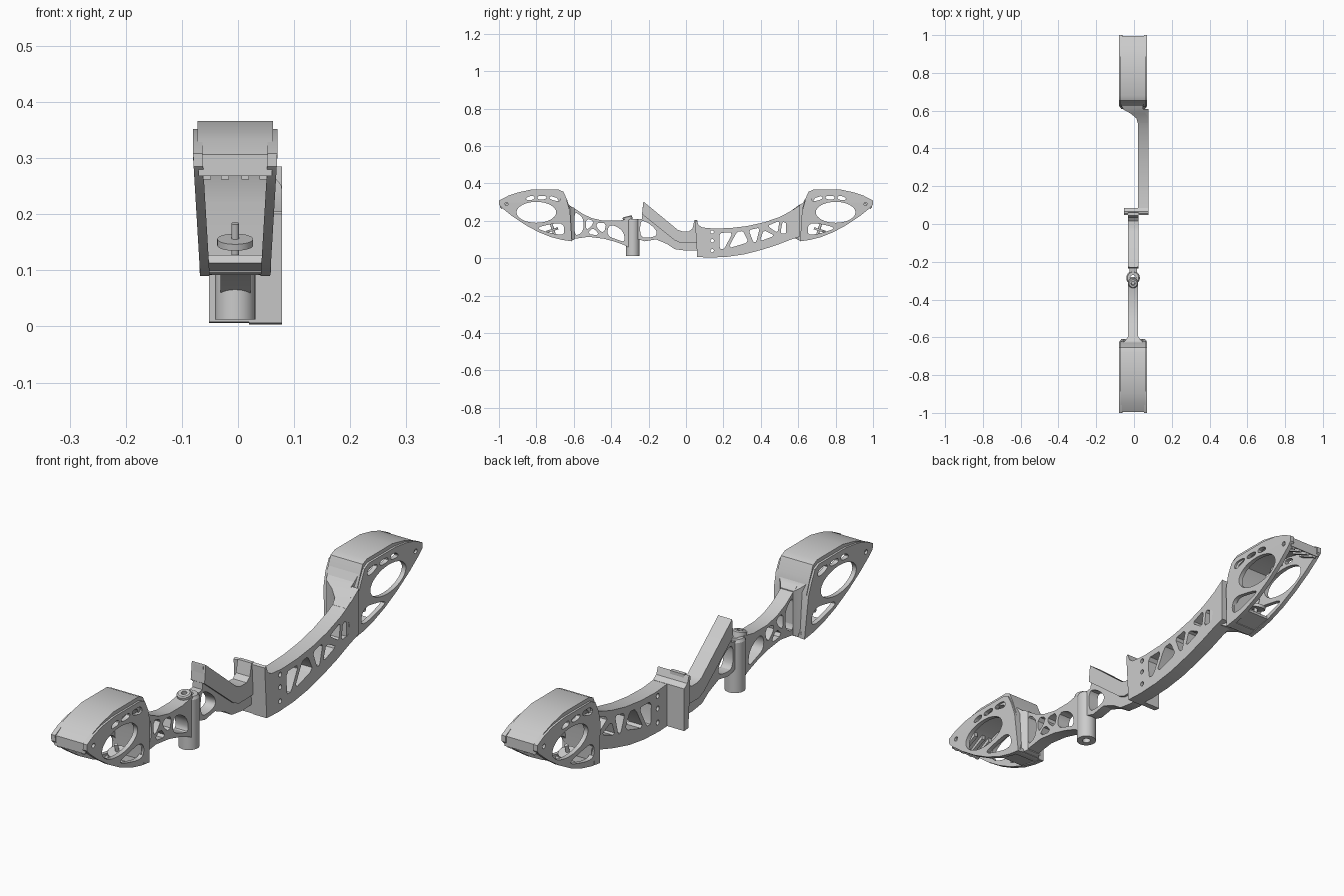
import bpy, bmesh, math
from mathutils import Matrix, Vector

CX = -0.005  # centre line of the limb pockets


def finish(name, me):
    bm = bmesh.new()
    bm.from_mesh(me)
    bmesh.ops.remove_doubles(bm, verts=bm.verts, dist=1e-5)
    bmesh.ops.recalc_face_normals(bm, faces=bm.faces)
    bm.to_mesh(me)
    bm.free()
    ob = bpy.data.objects.new(name, me)
    bpy.context.collection.objects.link(ob)
    bpy.ops.object.select_all(action='DESELECT')
    ob.select_set(True)
    bpy.context.view_layer.objects.active = ob
    bpy.ops.object.shade_smooth_by_angle(angle=math.radians(30))
    return ob


def soft(pts, n=2, r=0.25):
    # Corner cutting for rounded outlines
    for _ in range(n):
        out = []
        for i, p in enumerate(pts):
            q = pts[(i + 1) % len(pts)]
            out += [(p[0] + (q[0] - p[0]) * t, p[1] + (q[1] - p[1]) * t) for t in (r, 1 - r)]
        pts = out
    return pts


def oval(y, z, a, b, n=32):
    return [(y + a * math.cos(2 * math.pi * i / n), z + b * math.sin(2 * math.pi * i / n)) for i in range(n)]


def plate(name, x0, x1, outline, holes=(), s=1, warp=None):
    # Side profile (y, z) with holes, extruded along x
    cu = bpy.data.curves.new(name, 'CURVE')
    cu.dimensions = '2D'
    cu.fill_mode = 'BOTH'
    cu.extrude = (x1 - x0) / 2
    for pts in [outline, *holes]:
        sp = cu.splines.new('POLY')
        sp.points.add(len(pts) - 1)
        for p, (y, z) in zip(sp.points, pts):
            p.co = (y, z, 0, 1)
        sp.use_cyclic_u = True
    tmp = bpy.data.objects.new(name + "_tmp", cu)
    bpy.context.collection.objects.link(tmp)
    dg = bpy.context.evaluated_depsgraph_get()
    me = bpy.data.meshes.new_from_object(tmp.evaluated_get(dg))
    bpy.data.objects.remove(tmp)
    for v in me.vertices:
        y, z, x = v.co
        x += (x0 + x1) / 2
        if warp:
            x = warp(x, y, z)
        v.co = (x, s * y, z)
    return finish(name, me)


def loft(name, sections):
    # Rectangular sections (y, x0, x1, z0, z1) joined along y
    bm = bmesh.new()
    rings = [[bm.verts.new(c) for c in ((x0, y, z0), (x1, y, z0), (x1, y, z1), (x0, y, z1))]
             for y, x0, x1, z0, z1 in sections]
    for a, b in zip(rings, rings[1:]):
        for i in range(4):
            j = (i + 1) % 4
            bm.faces.new((a[i], a[j], b[j], b[i]))
    bm.faces.new(rings[0])
    bm.faces.new(rings[-1])
    me = bpy.data.meshes.new(name)
    bm.to_mesh(me)
    bm.free()
    return finish(name, me)


def lathe(name, loc, prof, tilt=0, n=32):
    # Closed (radius, height) profile spun around z
    bm = bmesh.new()
    vs = [bm.verts.new((r, 0, h)) for r, h in prof]
    es = [bm.edges.new((a, b)) for a, b in zip(vs, vs[1:] + vs[:1])]
    bmesh.ops.spin(bm, geom=vs + es, cent=(0, 0, 0), axis=(0, 0, 1), angle=2 * math.pi, steps=n)
    bm.transform(Matrix.Translation(loc) @ Matrix.Rotation(tilt, 4, 'X'))
    me = bpy.data.meshes.new(name)
    bm.to_mesh(me)
    bm.free()
    return finish(name, me)


def lean(x, y, z):
    # Pocket cheeks lean inward towards the bottom
    return x - math.copysign(0.06 * max(0, 0.3 - z), x - CX)


# Limb pockets, one at each end
cheek = [(-1, .285), (-1, .308), (-.96, .328), (-.91, .343), (-.84, .352), (-.68, .352), (-.655, .34),
         (-.635, .30), (-.62, .25), (-.61, .09), (-.66, .097), (-.72, .112), (-.79, .14),
         (-.86, .178), (-.93, .225), (-.98, .265)]
cheek_holes = [oval(-.8, .245, .106, .056), oval(-.96, .29, .009, .009, 12),
               soft([(-.795, .165), (-.775, .148), (-.655, .118), (-.645, .16), (-.67, .19), (-.73, .18)]),
               soft([(-.86, .31), (-.845, .33), (-.81, .333), (-.81, .312)]),
               soft([(-.795, .313), (-.795, .333), (-.745, .333), (-.745, .315)]),
               soft([(-.73, .315), (-.73, .333), (-.675, .333), (-.67, .30)])]
roof = [(-.995, .268), (-.995, .306), (-.95, .334), (-.9, .351), (-.83, .366), (-.68, .366), (-.655, .355),
        (-.635, .31), (-.62, .26), (-.615, .1), (-.65, .1), (-.655, .22), (-.665, .28), (-.69, .322),
        (-.74, .337), (-.83, .338), (-.9, .322), (-.95, .295)]
for s, end in ((-1, "rear"), (1, "fore")):
    for side in (-1, 1):
        a, b = sorted((CX + side * .058, CX + side * .075))
        plate(f"pocket_cheek_{end}_{side}", a, b, cheek, cheek_holes, -s, lean)
    plate("pocket_roof_" + end, CX - .067, CX + .067, roof, s=-s, warp=lean)
    plate("pocket_floor_" + end, CX - .064, CX + .064,
          [(-.72, .113), (-.61, .092), (-.61, .106), (-.715, .127)], s=-s, warp=lean)
    # Lugs under the tip edge
    for x in (-.05, -.018, .018, .05):
        plate("tip_lug_" + end, CX + x - .007, CX + x + .007,
              [(-.99, .262), (-.99, .285), (-.91, .325), (-.91, .30)], s=-s)
    # Limb bolt seat
    lathe("bolt_seat_" + end, (CX, s * .715, .15), [(0, -.006), (.032, -.006), (.032, .006), (0, .006)], -s * .3)
    lathe("bolt_pin_" + end, (CX, s * .712, .155), [(0, -.035), (.007, -.035), (.007, .03), (0, .03)], -s * .3)

# Necks between pockets and beams
loft("neck_rear", [(-.645, -.069, .059, .096, .33), (-.63, -.062, .052, .093, .29), (-.615, -.045, .036, .092, .275),
                   (-.595, -.031, .022, .1, .268)])
loft("neck_fore", [(.645, -.069, .058, .096, .33), (.625, -.066, .047, .093, .295), (.605, -.055, .048, .095, .285),
                   (.585, -.018, .062, .105, .27), (.56, .012, .077, .105, .252), (.535, .02, .078, .093, .238)])

# Rear truss beam
plate("rear_beam", -.031, .022,
      [(-.62, .28), (-.59, .262), (-.55, .235), (-.5, .213), (-.44, .2), (-.36, .2), (-.3, .212), (-.29, .05),
       (-.33, .07), (-.38, .088), (-.44, .104), (-.52, .114), (-.62, .1)],
      [soft([(-.598, .25), (-.565, .23), (-.548, .205), (-.548, .15), (-.57, .125), (-.598, .125)]),
       soft([(-.535, .212), (-.49, .198), (-.51, .165), (-.535, .15)], 1),
       soft([(-.53, .13), (-.46, .12), (-.495, .165)], 1),
       soft([(-.475, .19), (-.425, .187), (-.44, .13), (-.48, .165)], 1),
       soft([(-.41, .186), (-.335, .15), (-.325, .085), (-.365, .098), (-.425, .12)], 2)])

# Stabiliser barrel and bushing
lathe("barrel", (CX, -.285, 0), [(.015, .012), (.036, .012), (.036, .2), (.03, .21), (.015, .21)])
lathe("bushing", (CX, -.312, .212), [(.01, -.03), (.026, -.03), (.026, .008), (.021, .012), (.01, .012)], .25)

# Grip web and its wider saddle
plate("grip_web", -.025, .016,
      [(-.27, .105), (-.27, .205), (-.235, .21), (-.23, .295), (-.2, .275), (-.04, .14), (.02, .135),
       (.06, .15), (.06, .042), (0, .04), (-.06, .048), (-.1, .075), (-.16, .1), (-.22, .09)],
      [soft([(-.245, .112), (-.245, .198), (-.215, .198), (-.16, .155), (-.155, .12), (-.2, .108)], 2)])
plate("grip_saddle", -.033, .025,
      [(-.235, .235), (-.228, .303), (-.21, .288), (-.045, .152), (-.02, .143), (.015, .143), (.035, .158),
       (.045, .205), (.06, .205), (.065, .085), (.03, .082), (-.03, .082), (-.06, .095), (-.21, .215)])

# Shelf wall beside the grip
plate("shelf_wall", -.052, .078, [(.06, .008), (.048, .2), (.056, .205), (.066, .178), (.085, .165), (.085, .006)])

# Fore truss beam with screw holes
plate("fore_beam", .02, .078,
      [(.06, .006), (.06, .18), (.075, .165), (.15, .158), (.24, .161), (.33, .172), (.42, .192), (.5, .22), (.56, .25),
       (.61, .285), (.61, .115), (.55, .095), (.48, .068), (.4, .043), (.31, .02), (.22, .007), (.13, .003)],
      [*[oval(.14, z, .009, .009, 14) for z in (.04, .093, .14)],
       soft([(.18, .05), (.178, .135), (.25, .137), (.205, .05)], 1, .15),
       soft([(.225, .052), (.272, .14), (.305, .145), (.335, .085)], 1, .15),
       soft([(.335, .15), (.395, .163), (.375, .085), (.36, .085)], 1, .15),
       soft([(.395, .09), (.415, .15), (.475, .12)], 1, .15),
       soft([(.435, .172), (.5, .2), (.49, .135)], 1, .15),
       soft([(.505, .13), (.515, .195), (.553, .18), (.55, .135)], 1, .15)])
